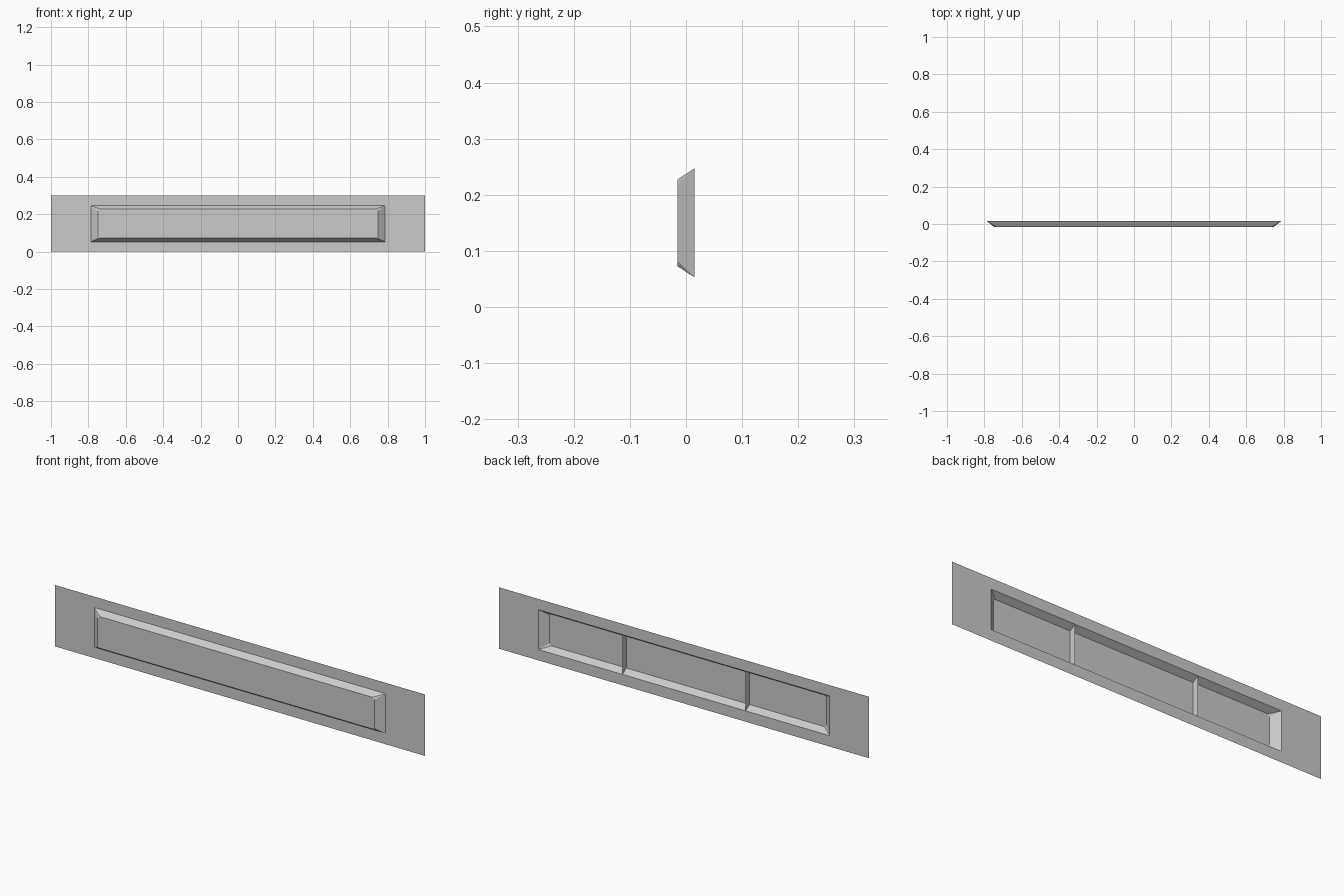
import bpy

if "Cube" in bpy.data.objects:
    bpy.data.objects.remove(bpy.data.objects["Cube"])

BACK, FRONT = 0.015, -0.015   # y of plate and of raised panel face
MID_Z = 0.15


def add_mesh(name, verts, faces):
    mesh = bpy.data.meshes.new(name)
    mesh.from_pydata(verts, [], faces)
    ob = bpy.data.objects.new(name, mesh)
    bpy.context.collection.objects.link(ob)
    return ob


def loop(hx, hz, y):
    """Rectangle of half sizes hx, hz around the panel centre."""
    return [(sx * hx, y, MID_Z + sz * hz)
            for sx, sz in ((-1, -1), (1, -1), (1, 1), (-1, 1))]


def bridge(a, b, n=4):
    return [(a + i, a + (i + 1) % n, b + (i + 1) % n, b + i) for i in range(n)]


# Thin plate with a rectangular opening
add_mesh("face_plate", loop(1.0, 0.15, BACK) + loop(0.787, 0.097, BACK), bridge(0, 4))

# Raised panel: sloped sides with clipped corners, open at the back
hx, hz, c = 0.748, 0.0775, 0.01
rim = loop(0.787, 0.097, BACK)
inner = []
for sx, sz in ((-1, -1), (1, -1), (1, 1), (-1, 1)):
    pair = [(sx * hx, FRONT, MID_Z + sz * (hz - c)),
            (sx * (hx - c), FRONT, MID_Z + sz * hz)]
    inner += pair if sx * sz > 0 else pair[::-1]
faces = [tuple(range(4, 12))]
for i in range(4):
    j = (i + 1) % 4
    a, b, nxt = 4 + 2 * i, 5 + 2 * i, 4 + 2 * j
    faces += [(i, b, a), (i, j, nxt, b)]
add_mesh("raised_panel", rim + inner, faces)

# Two thin ribs across the hollow back
for side, x in (("left", -0.333), ("right", 0.333)):
    add_mesh("rib_" + side,
             [(x, BACK, MID_Z - 0.097), (x, FRONT, MID_Z - 0.0775),
              (x, FRONT, MID_Z + 0.0775), (x, BACK, MID_Z + 0.097)],
             [(0, 1, 2, 3)])
